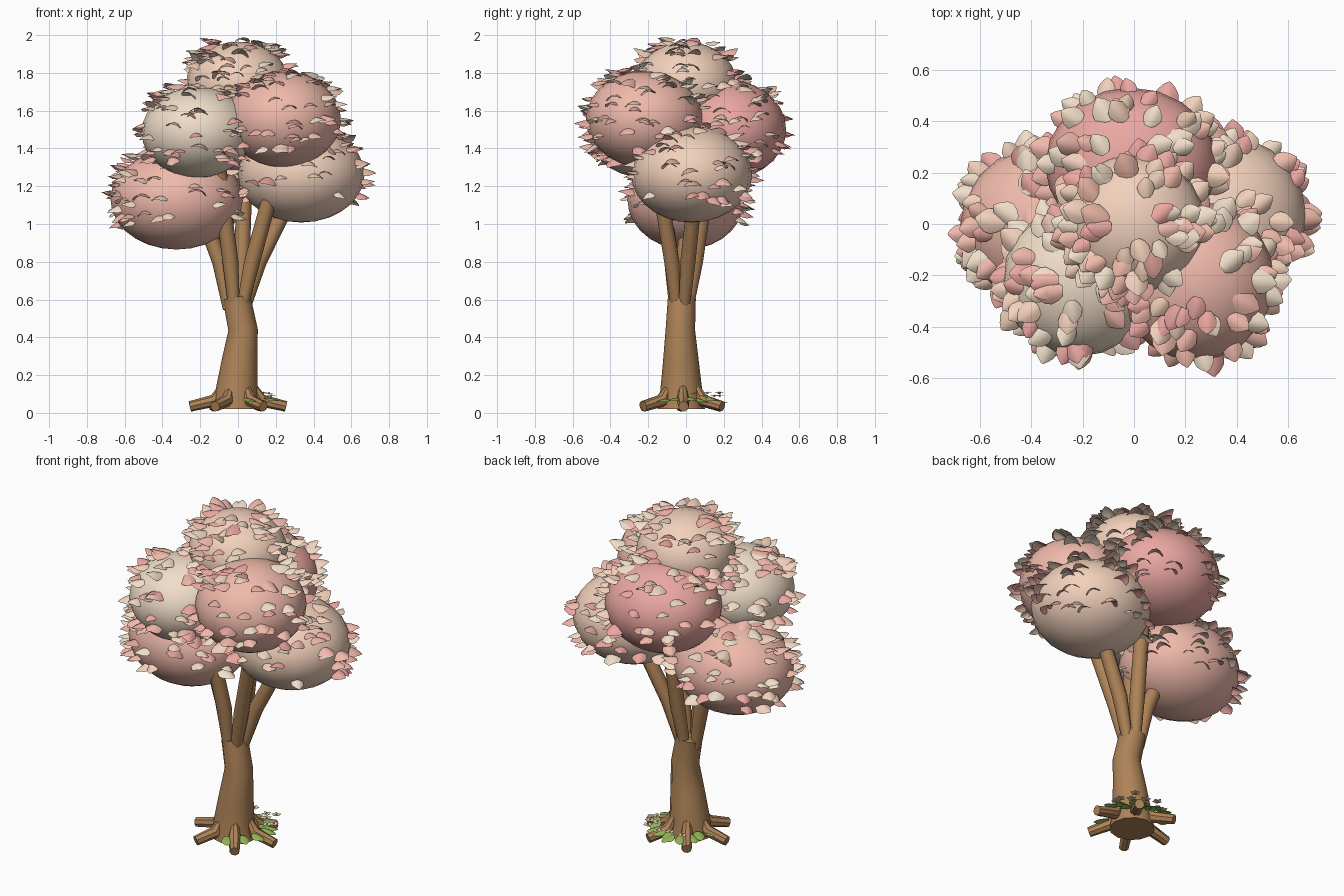
import bpy, bmesh, random
from math import sin, cos, pi, radians, sqrt
from mathutils import Vector, Matrix

if "Cube" in bpy.data.objects:
    bpy.data.objects.remove(bpy.data.objects["Cube"])

random.seed(5)


def material(name, rgb):
    m = bpy.data.materials.new(name)
    m.diffuse_color = tuple((c / 255) ** 2.2 for c in rgb) + (1,)
    m.use_nodes = True
    m.node_tree.nodes["Principled BSDF"].inputs["Base Color"].default_value = m.diffuse_color
    return m


BARK = material("bark", (172, 130, 88))
CREAM = material("cream", (240, 221, 199))
PEACH = material("peach", (242, 208, 186))
PINK = material("pink", (239, 184, 169))
ROSE = material("rose", (234, 166, 160))
GREEN = material("green", (146, 182, 86))
YELLOW = material("yellow", (225, 190, 90))


def finish(bm, name, mat, angle=40):
    me = bpy.data.meshes.new(name)
    bm.to_mesh(me)
    bm.free()
    ob = bpy.data.objects.new(name, me)
    bpy.context.collection.objects.link(ob)
    me.materials.append(mat)
    bpy.ops.object.select_all(action='DESELECT')
    ob.select_set(True)
    bpy.context.view_layer.objects.active = ob
    bpy.ops.object.shade_smooth_by_angle(angle=radians(angle))
    return ob


def tube(name, pts, radii, sides, mat):
    """Tapered, capped tube through a few points, without twist."""
    bm = bmesh.new()
    pts = [Vector(p) for p in pts]
    rings = []
    for i, (p, r) in enumerate(zip(pts, radii)):
        d = pts[min(i + 1, len(pts) - 1)] - pts[max(i - 1, 0)]
        q = Vector((0, 0, 1)).rotation_difference(d)
        rings.append([bm.verts.new(p + q @ Vector((r * cos(2 * pi * k / sides), r * sin(2 * pi * k / sides), 0)))
                      for k in range(sides)])
    for a, b in zip(rings, rings[1:]):
        for k in range(sides):
            bm.faces.new((a[k], a[(k + 1) % sides], b[(k + 1) % sides], b[k]))
    bm.faces.new(rings[0][::-1])
    bm.faces.new(rings[-1])
    return finish(bm, name, mat)


# Outline of a leaf: (distance along, half width)
LEAF = [(0, .2), (.15, .38), (.38, .5), (.62, .45), (.85, .25), (1, .04)]


def add_leaf(bm, matrix, length, width, arch, droop):
    """Arched leaf growing along local +X from the origin."""
    rows = []
    for t, w in LEAF:
        row = []
        for u in (-1, -.5, 0, .5, 1):
            p = Vector((t * length, u * w * width, -arch * (u * w * 2) ** 2 - droop * t * t))
            row.append(bm.verts.new(matrix @ p))
        rows.append(row)
    for a, b in zip(rows, rows[1:]):
        for k in range(4):
            bm.faces.new((a[k], b[k], b[k + 1], a[k + 1]))


def place(loc, yaw, pitch, roll=0):
    return (Matrix.Translation(loc) @ Matrix.Rotation(yaw, 4, 'Z')
            @ Matrix.Rotation(-pitch, 4, 'Y') @ Matrix.Rotation(roll, 4, 'X'))


# Trunk
tube("trunk",
     [(-.008, -.025, .02), (-.008, -.025, .11), (.008, -.027, .27), (.027, -.03, .44), (-.008, -.022, .61)],
     [.125, .112, .095, .078, .074], 12, BARK)

# Roots
for i in range(6):
    a = i * pi / 3 + .03
    c, s = cos(a), sin(a)
    tube(f"root_{i + 1}",
         [(.085 * c, -.02 + .085 * s, .135), (.125 * c, -.02 + .125 * s, .065), (.255 * c, -.02 + .24 * s, .034)],
         [.02, .034, .028], 8, BARK)

# Branches: start, bend point and tip
BRANCHES = [((-.05, -.02, .55), (-.095, -.01, .8), (-.2, .01, 1.08)),
            ((-.02, -.06, .55), (-.04, -.075, .8), (-.1, -.15, 1.28)),
            ((.0, .01, .55), (.02, .05, .8), (.04, .13, 1.35)),
            ((.02, -.05, .55), (.075, -.075, .8), (.165, -.13, 1.13)),
            ((.035, -.01, .55), (.11, .01, .8), (.25, .04, 1.08))]
for i, pts in enumerate(BRANCHES):
    tube(f"branch_{i + 1}", pts, [.03, .042, .04], 10, BARK)

# Canopy balls: centre, radii, colour
BALLS = [("upper_left", (-.215, -.22, 1.485), (.295, .295, .24), CREAM),
         ("upper_right", (.24, -.22, 1.555), (.305, .31, .255), PINK),
         ("lower_left", (-.325, .0, 1.13), (.35, .31, .265), PINK),
         ("lower_right", (.335, .03, 1.263), (.335, .32, .255), PEACH),
         ("top", (0, 0, 1.74), (.275, .27, .225), PEACH),
         ("back", (-.01, .23, 1.5), (.335, .3, .26), ROSE)]
for name, c, r, mat in BALLS:
    bm = bmesh.new()
    bmesh.ops.create_uvsphere(bm, u_segments=20, v_segments=14, radius=1)
    bmesh.ops.transform(bm, matrix=Matrix.Translation(c) @ Matrix.Diagonal((*r, 1)), verts=bm.verts)
    finish(bm, "canopy_" + name, mat)


def buried(p, own):
    return any(n != own and sum(((p[i] - c[i]) / r[i]) ** 2 for i in range(3)) < .95 for n, c, r, m in BALLS)


# Blossom leaves scattered over the exposed ball surfaces, tilted with the surface
leaf_sets = [bmesh.new() for _ in range(4)]
for name, c, r, mat in BALLS:
    for _ in range(105 if name == "top" else 88):
        nz = random.uniform(-.55, .95)
        yaw = random.uniform(0, 2 * pi)
        h = sqrt(1 - nz * nz)
        n = Vector((h * cos(yaw), h * sin(yaw), nz))
        p = Vector([c[i] + n[i] * r[i] for i in range(3)])
        if buried(p, name):
            continue
        yaw += random.uniform(-.4, .4)
        size = random.uniform(.075, .115)
        start = p - Vector((cos(yaw), sin(yaw), 0)) * size * .4 + Vector((0, 0, .005 + .025 * max(nz, 0)))
        pitch = .5 * nz * (1 if nz < .7 else .5) + random.uniform(-.2, .3)
        add_leaf(random.choice(leaf_sets), place(start, yaw, pitch, random.uniform(-.3, .3)),
                 size, size * .88, size * .27, size * .3)
for bm, mat, label in zip(leaf_sets, (CREAM, PINK, PEACH, ROSE), ("cream", "pink", "peach", "rose")):
    finish(bm, f"leaves_{label}", mat, 80)

# Ground leaves around the roots, denser behind
bm = bmesh.new()
ground = [15, 30, 42, 55, 66, 80, 95, 112, 130, 150, 180, 285, 318, 345]
for a in map(radians, ground):
    d = random.uniform(.12, .16)
    add_leaf(bm, place((d * cos(a), -.015 + d * sin(a), random.uniform(.068, .085)), a + random.uniform(-.4, .4), 0),
             .085, .065, .012, .018)
finish(bm, "ground_leaves", GREEN, 80)

# Small five-petal flowers behind the trunk
petals, hearts = bmesh.new(), bmesh.new()
for deg, d in [(28, .2), (45, .16), (52, .22), (70, .19), (95, .18), (118, .17), (15, .17)]:
    a = radians(deg)
    loc = Vector((d * cos(a), d * sin(a), random.uniform(.09, .11)))
    for k in range(5):
        add_leaf(petals, place(loc, a + k * 2 * pi / 5, .15), .028, .022, .002, .002)
    bmesh.ops.create_icosphere(hearts, subdivisions=1, radius=.007, matrix=Matrix.Translation(loc))
finish(petals, "flower_petals", CREAM, 80)
finish(hearts, "flower_centres", YELLOW)
